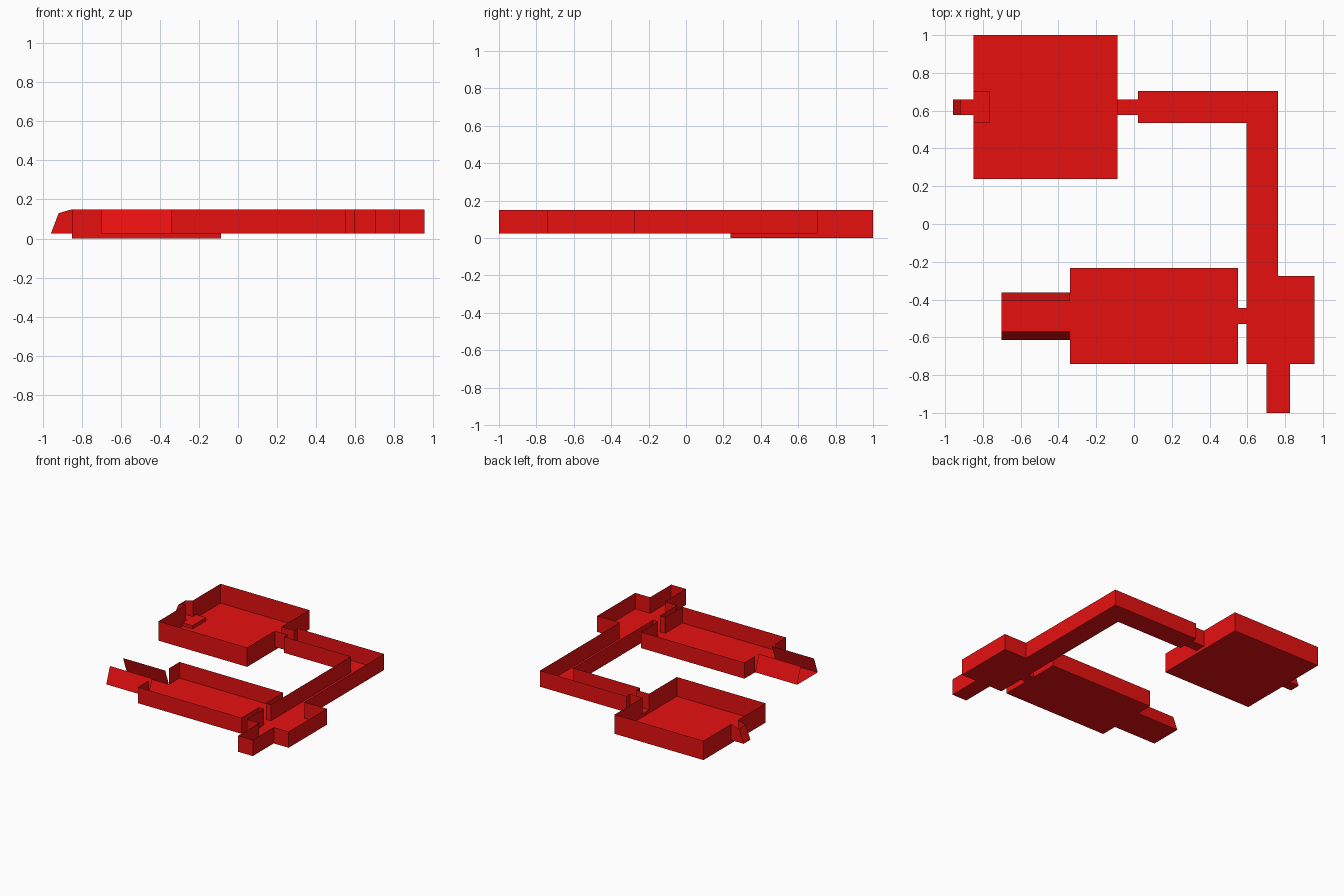
import bpy
import bmesh

old = bpy.data.objects.get("Cube")
if old:
    bpy.data.objects.remove(old, do_unlink=True)

red = bpy.data.materials.new("bright_red")
red.use_nodes = True
colour = (0.8, 0.005, 0.005, 1)
red.diffuse_color = colour
red.node_tree.nodes["Principled BSDF"].inputs["Base Color"].default_value = colour

LOW, STEP, TOP = 0.0, 0.025, 0.15


def finish(name, bm):
    mesh = bpy.data.meshes.new(name)
    bm.to_mesh(mesh)
    bm.free()
    mesh.materials.append(red)
    obj = bpy.data.objects.new(name, mesh)
    bpy.context.collection.objects.link(obj)
    return obj


def room(name, outline, doors=(), floor=STEP, heights=None, shift=None):
    """Open-topped room: floor, and one sheet wall per outline edge.
    Door edges keep only the sill up to the passage floor.
    heights and shift change the top of single corners."""
    heights, shift = heights or {}, shift or {}
    bm = bmesh.new()
    base = [bm.verts.new((x, y, floor)) for x, y in outline]
    bm.faces.new(base)
    top = []
    for i, (x, y) in enumerate(outline):
        dx, dy = shift.get(i, (0, 0))
        top.append(bm.verts.new((x + dx, y + dy, heights.get(i, TOP))))
    for i in range(len(outline)):
        j = (i + 1) % len(outline)
        if i not in doors:
            bm.faces.new((base[j], base[i], top[i], top[j]))
        elif floor < STEP:
            sill = [bm.verts.new((*outline[k], STEP)) for k in (i, j)]
            bm.faces.new((base[j], base[i], *sill))
    for v in [v for v in top if not v.link_faces]:
        bm.verts.remove(v)
    return finish(name, bm)


def rect(x0, x1, y0, y1):
    # Corner order: edges run south, east, north, west
    return [(x0, y0), (x1, y0), (x1, y1), (x0, y1)]


SOUTH, EAST, NORTH, WEST = range(4)
AX0, AX1 = -0.85, -0.088      # large room
DY0, DY1 = 0.578, 0.66        # its two doorways
CX0, CX1 = 0.595, 0.762       # long corridor
RX0, RX1 = -0.34, 0.55        # long room
PY0, PY1 = -0.53, -0.445      # its east doorway

# Sunken large room with a doorway on each side
room("large_room",
     [(AX0, 0.238), (AX1, 0.238), (AX1, DY0), (AX1, DY1), (AX1, 1),
      (AX0, 1), (AX0, DY1), (AX0, DY0)], doors=(2, 6), floor=LOW)

# Low step inside the west doorway
bm = bmesh.new()
lower = [bm.verts.new((x, y, LOW)) for x, y in rect(AX0, -0.765, 0.535, 0.703)]
upper = [bm.verts.new((v.co.x, v.co.y, STEP)) for v in lower]
bm.faces.new(upper)
for i in range(4):
    j = (i + 1) % 4
    bm.faces.new((lower[i], lower[j], upper[j], upper[i]))
finish("door_step", bm)

# Alcove with a leaning end wall
room("west_alcove", rect(-0.958, AX0, DY0, DY1), doors=(EAST,),
     heights={0: 0.13, 3: 0.13}, shift={0: (0.04, 0), 3: (0.04, 0)})

# Passage from the large room to the corridor
room("north_passage", rect(AX1, 0.02, DY0, DY1), doors=(EAST, WEST))

# Bent corridor, opening south into the corner room
room("corridor",
     [(CX0, -0.275), (CX1, -0.275), (CX1, 0.703), (0.02, 0.703),
      (0.02, DY1), (0.02, DY0), (0.02, 0.535), (CX0, 0.535)], doors=(0, 4))

# Corner room with three openings
room("corner_room",
     [(CX0, -0.742), (0.702, -0.742), (0.827, -0.742), (0.955, -0.742),
      (0.955, -0.275), (CX1, -0.275), (CX0, -0.275), (CX0, PY1), (CX0, PY0)],
     doors=(1, 5, 7))
room("south_alcove", rect(0.702, 0.827, -1, -0.742), doors=(NORTH,))
room("short_passage", rect(RX1, CX0, PY0, PY1), doors=(EAST, WEST))

# Long room and its open-ended exit with inward-leaning walls
EY0, EY1 = -0.613, -0.362
room("long_room",
     [(RX0, -0.742), (RX1, -0.742), (RX1, PY0), (RX1, PY1), (RX1, -0.232),
      (RX0, -0.232), (RX0, EY1), (RX0, EY0)], doors=(2, 6))
LEAN = 0.045
room("west_exit", rect(-0.702, RX0, EY0, EY1), doors=(EAST, WEST),
     shift={0: (0, LEAN), 1: (0, LEAN), 2: (0, -LEAN), 3: (0, -LEAN)})
